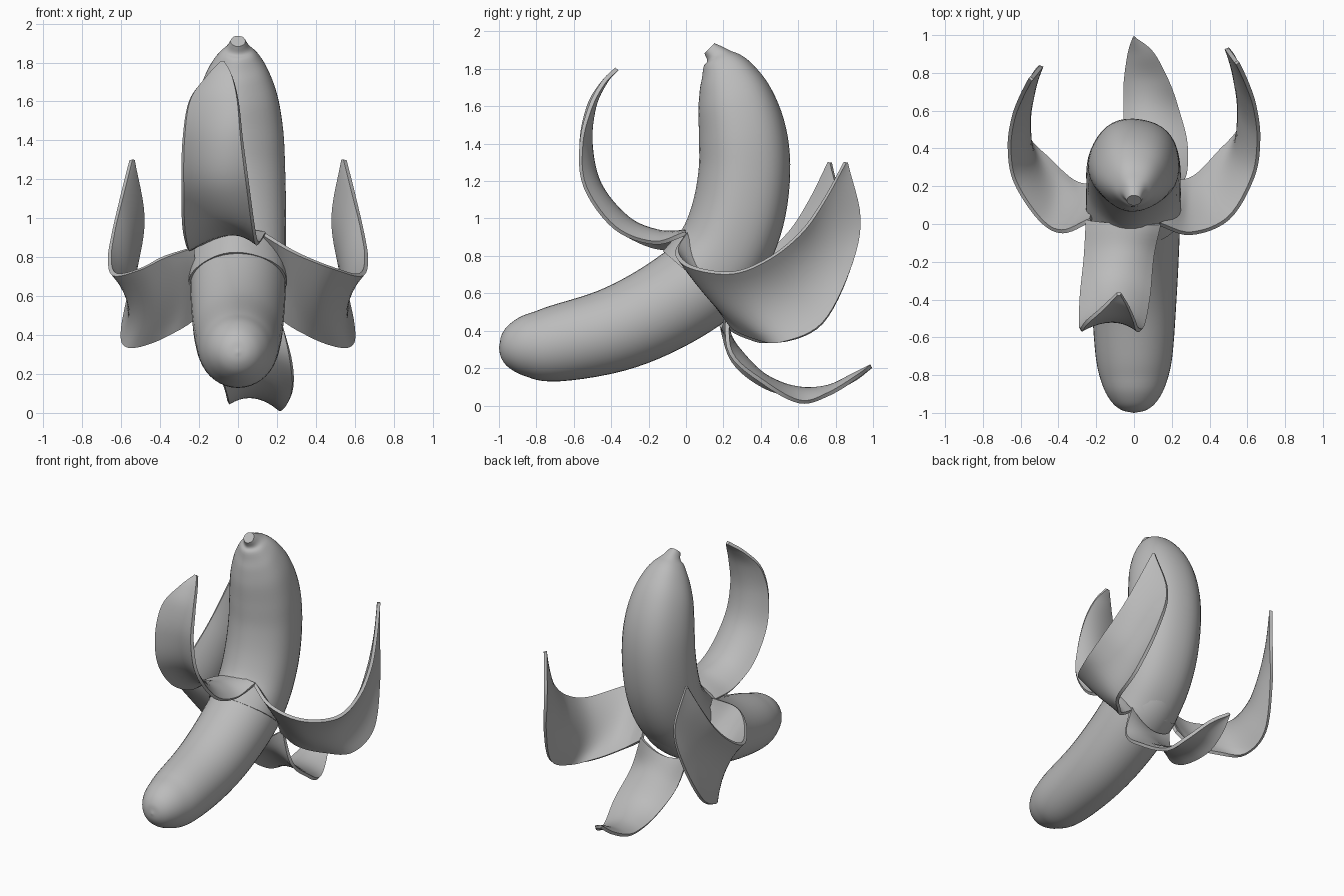
import bpy
import bmesh
from math import cos, sin, pi, radians
from mathutils import Vector

if "Cube" in bpy.data.objects:
    bpy.data.objects.remove(bpy.data.objects["Cube"])

gray = bpy.data.materials.new("plain gray")
gray.use_nodes = True
gray.diffuse_color = (.5, .5, .5, 1)
gray.node_tree.nodes["Principled BSDF"].inputs["Base Color"].default_value = gray.diffuse_color


def spline(points, steps):
    """Smooth curve through all the points."""
    pts = [Vector(p) for p in points]
    pts = [pts[0] * 2 - pts[1]] + pts + [pts[-1] * 2 - pts[-2]]
    out = []
    for a, b, c, d in zip(pts, pts[1:], pts[2:], pts[3:]):
        for i in range(steps):
            t = i / steps
            out.append(b + ((c - a) * t + (a * 2 - b * 5 + c * 4 - d) * t ** 2
                            + (b * 3 - a - c * 3 + d) * t ** 3) / 2)
    return out + [pts[-2]]


def finish(bm, name, angle, thickness=None):
    bmesh.ops.recalc_face_normals(bm, faces=bm.faces)
    mesh = bpy.data.meshes.new(name)
    bm.to_mesh(mesh)
    bm.free()
    mesh.materials.append(gray)
    obj = bpy.data.objects.new(name, mesh)
    bpy.context.collection.objects.link(obj)
    bpy.ops.object.select_all(action='DESELECT')
    obj.select_set(True)
    bpy.context.view_layer.objects.active = obj
    if thickness:
        mod = obj.modifiers.new("thickness", 'SOLIDIFY')
        mod.thickness = thickness
        mod.offset = 0
        bpy.ops.object.modifier_apply(modifier=mod.name)
    bpy.ops.object.shade_smooth_by_angle(angle=radians(angle))
    return obj


def bridge(bm, rows, closed):
    """Quads between neighbouring rows of vertices."""
    for low, high in zip(rows, rows[1:]):
        n = len(low)
        for j in range(n if closed else n - 1):
            k = (j + 1) % n
            bm.faces.new((low[j], low[k], high[k], high[j]))


def tube(name, sections, ridge=0, sides=40):
    """Round sections (y, z, radius) swept in the middle plane."""
    path = spline(sections, 5)
    bm = bmesh.new()
    rows = []
    for i, p in enumerate(path):
        along = path[min(i + 1, len(path) - 1)] - path[max(i - 1, 0)]
        back = Vector((along.y, -along.x)).normalized()
        row = []
        for j in range(sides):
            a = 2 * pi * j / sides
            r = max(p.z, .002) * (1 + ridge * cos(5 * (a - pi / 4)))
            row.append(bm.verts.new((r * cos(a), p.x + back.x * r * sin(a),
                                     p.y + back.y * r * sin(a))))
        rows.append(row)
    bridge(bm, rows, True)
    bm.faces.new(rows[0])
    bm.faces.new(rows[-1])
    return finish(bm, name, 40)


def peel(name, rows, across=10):
    """Curved strip through rows of (edge, middle, edge) points."""
    rails = [spline(rail, 6) for rail in zip(*rows)]
    bm = bmesh.new()
    grid = []
    for a, m, b in zip(*rails):
        row = []
        for j in range(across + 1):
            t = j / across
            row.append(bm.verts.new(a * ((1 - t) * (1 - 2 * t)) + m * (4 * t * (1 - t))
                                    + b * (t * (2 * t - 1))))
        grid.append(row)
    bridge(bm, grid, False)
    return finish(bm, name, 50, .022)


# Bare fruit and the skin that still covers the upper half
tube("fruit_flesh", [
    (-1, .31, 0), (-.985, .31, .065), (-.94, .312, .12), (-.85, .318, .168),
    (-.7, .33, .203), (-.4, .4, .225), (-.15, .51, .238), (.08, .66, .245), (.18, .78, .23)])
tube("closed_skin", [
    (.07, .66, .252), (.2, .82, .25), (.28, 1.02, .25), (.315, 1.25, .245),
    (.305, 1.45, .235), (.265, 1.63, .205), (.22, 1.76, .155), (.18, 1.84, .1),
    (.16, 1.875, .06), (.125, 1.91, .038)], ridge=.015)

# Front peel curls up over the bare fruit
peel("front_peel", [
    ((-.25, .02, .84), (-.05, 0, .92), (.14, 0, .92)),
    ((-.26, -.18, .85), (-.07, -.15, .93), (.1, -.17, .87)),
    ((-.28, -.38, .96), (-.1, -.31, 1), (.08, -.38, .95)),
    ((-.285, -.53, 1.17), (-.11, -.46, 1.18), (.05, -.54, 1.17)),
    ((-.28, -.56, 1.4), (-.12, -.51, 1.4), (.02, -.56, 1.4)),
    ((-.25, -.52, 1.6), (-.11, -.49, 1.6), (0, -.51, 1.6)),
    ((-.17, -.45, 1.72), (-.1, -.43, 1.73), (-.03, -.44, 1.73)),
    ((-.09, -.37, 1.8), (-.08, -.37, 1.8), (-.07, -.37, 1.8))])

# Back peel hangs down and sweeps out behind
peel("back_peel", [
    ((-.15, .18, .47), (.03, .2, .42), (.21, .22, .52)),
    ((-.1, .25, .24), (.08, .28, .3), (.27, .24, .28)),
    ((-.06, .42, .1), (.1, .42, .16), (.28, .42, .12)),
    ((-.05, .6, .055), (.09, .6, .09), (.23, .61, .02)),
    ((-.05, .75, .07), (.06, .76, .1), (.18, .76, .06)),
    ((-.03, .9, .14), (.04, .89, .16), (.1, .91, .15)),
    ((-.005, .99, .21), (0, .99, .21), (.005, .99, .21))])

# Side peels wrap out, back and up; the second is a slightly shorter mirror
side = [
    ((.13, 0, .92), (.22, .08, .72), (.2, .22, .5)),
    ((.3, -.05, .82), (.3, .1, .62), (.32, .25, .42)),
    ((.5, .03, .74), (.43, .17, .55), (.45, .38, .36)),
    ((.63, .25, .71), (.54, .36, .53), (.57, .52, .34)),
    ((.66, .45, .79), (.56, .58, .62), (.59, .73, .44)),
    ((.64, .62, .93), (.55, .72, .82), (.53, .88, .73)),
    ((.6, .74, 1.1), (.54, .82, 1.05), (.49, .93, 1)),
    ((.55, .85, 1.3), (.545, .855, 1.3), (.54, .86, 1.3))]
peel("left_peel", side)
mirrored = [[(-x, y * .9, z) for x, y, z in row] for row in side]
mirrored[0][0] = (-.23, .02, .85)
mirrored[1][0] = (-.38, -.04, .8)
peel("right_peel", mirrored)
